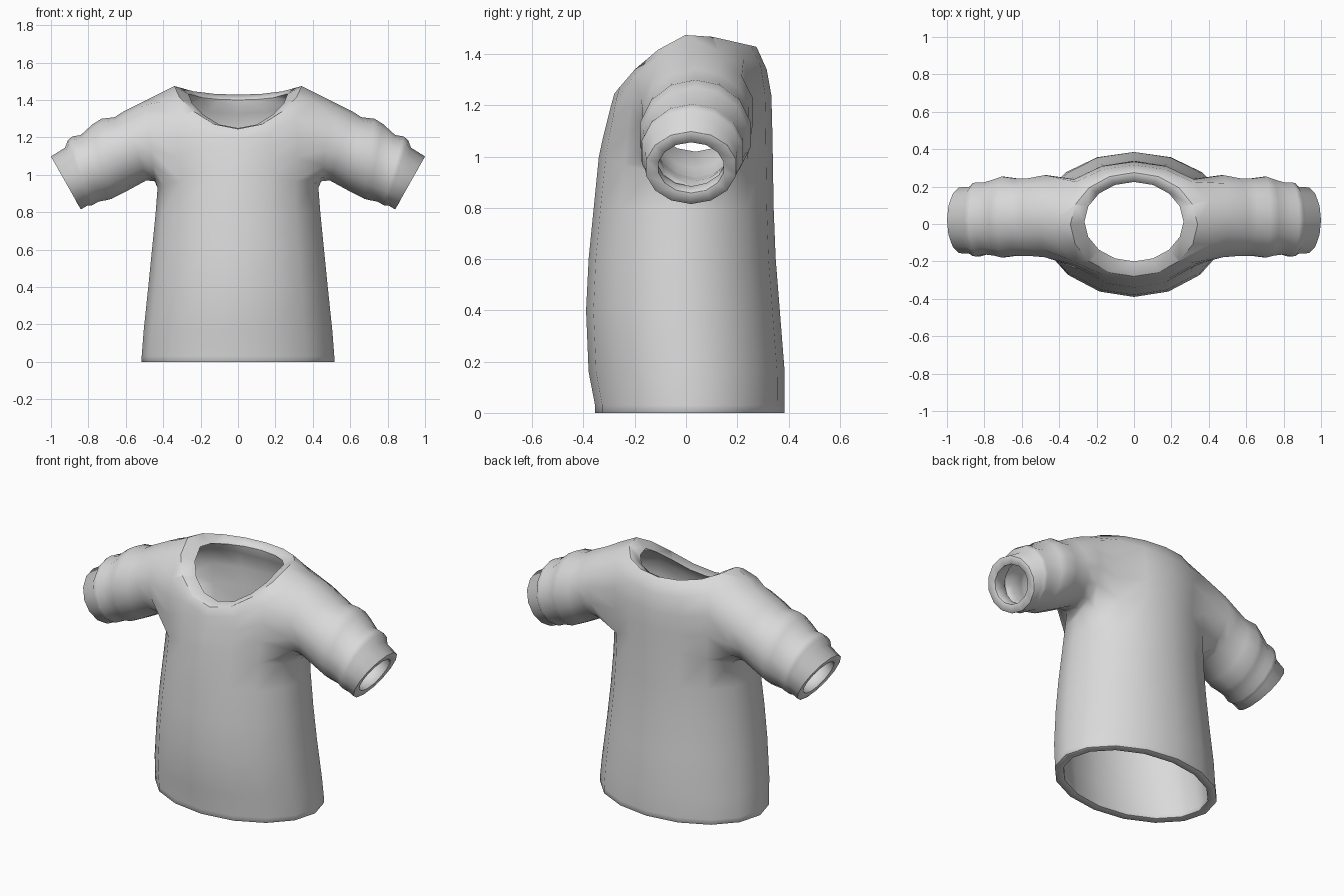
import bpy, bmesh, math

if "Cube" in bpy.data.objects:
    bpy.data.objects.remove(bpy.data.objects["Cube"], do_unlink=True)

SIDES = 16

GREY = (0.7, 0.7, 0.7, 1)
cloth = bpy.data.materials.new("grey_cloth")
cloth.use_nodes = True
cloth.diffuse_color = GREY
cloth.node_tree.nodes["Principled BSDF"].inputs["Base Color"].default_value = GREY

# Torso rings: half width, front y, back y, then height at side, front and back
TORSO = [
    (.515, -.355, .385, 0, 0, 0),
    (.515, -.355, .385, .03, .03, .03),
    (.505, -.38, .385, .16, .16, .16),
    (.48, -.39, .366, .4, .4, .4),
    (.46, -.38, .35, .6, .6, .6),
    (.44, -.36, .342, .8, .8, .8),
    (.43, -.34, .338, .93, 1.0, 1.04),
    (.445, -.325, .336, 1.12, 1.07, 1.14),
    (.455, -.31, .333, 1.27, 1.13, 1.24),
    (.44, -.295, .315, 1.425, 1.19, 1.34),
]
ARM_LOW, ARM_HIGH = 6, 9

# Neckline height along y
NECK = [(-.28, 1.245), (-.25, 1.282), (-.2, 1.34), (-.06, 1.458), (0, 1.475), (.07, 1.475), (.29, 1.425)]

# Sleeve rings: top x, top z, bottom x, bottom z, half depth, centre y
SLEEVE = [
    (.50, 1.395, .445, .965, .225, .042),
    (.61, 1.34, .49, .97, .213, .037),
    (.66, 1.308, .60, .91, .212, .037),
    (.73, 1.30, .675, .872, .222, .037),
    (.775, 1.272, .70, .865, .21, .035),
    (.84, 1.213, .745, .857, .197, .03),
    (.885, 1.205, .778, .838, .203, .025),
    (.91, 1.185, .79, .835, .2, .023),
    (.925, 1.145, .805, .836, .184, .02),
    (1.0, 1.098, .84, .815, .18, .02),
]


def neck_height(y):
    for (y0, z0), (y1, z1) in zip(NECK, NECK[1:]):
        if y <= y1:
            return z0 + (z1 - z0) * (y - y0) / (y1 - y0)
    return NECK[-1][1]


def blend(angle, side, front, back):
    s = math.sin(angle)
    return side + ((back if s > 0 else front) - side) * s * s


def oval(angle, half_width, front, back):
    return (half_width * math.cos(angle),
            (front + back) / 2 + (back - front) / 2 * math.sin(angle))


def bridge(bm, lower, upper, flip=False, skip=()):
    n = len(lower)
    for i in range(n):
        if i in skip:
            continue
        j = (i + 1) % n
        quad = [lower[i], lower[j], upper[j], upper[i]]
        bm.faces.new(quad[::-1] if flip else quad)


bm = bmesh.new()
angles = [2 * math.pi * k / SIDES for k in range(SIDES)]

# Torso and neckline rings
rings = []
for width, front, back, *heights in TORSO:
    rings.append([bm.verts.new((*oval(a, width, front, back), blend(a, *heights))) for a in angles])
neck, collar = [], []
for a in angles:
    x, y = oval(a, .34, -.28, .275)
    z = neck_height(y)
    neck.append(bm.verts.new((x, y, z)))
    collar.append((*oval(a, .265, -.2, .225), z + blend(a, -.042, .005, -.028)))
rings.append(neck)

# Torso skin, leaving an armhole on each side
armhole = {k % SIDES for k in (-2, -1, 0, 1, 6, 7, 8, 9)}
for row in range(len(rings) - 1):
    bridge(bm, rings[row], rings[row + 1],
           skip=armhole if ARM_LOW <= row < ARM_HIGH else ())

# Sleeves grow out of the armhole edges
for side in (1, -1):
    def pick(row, k):
        return rings[row][(k if side > 0 else SIDES // 2 - k) % SIDES]
    loop = [pick(ARM_LOW, k) for k in range(-2, 3)]
    loop += [pick(r, 2) for r in range(ARM_LOW + 1, ARM_HIGH)]
    loop += [pick(ARM_HIGH, k) for k in range(2, -3, -1)]
    loop += [pick(r, -2) for r in range(ARM_HIGH - 1, ARM_LOW, -1)]
    for tx, tz, bx, bz, depth, cy in SLEEVE:
        ring = []
        for i in range(len(loop)):
            t = 2 * math.pi * (i - 2) / len(loop)
            up = (1 - math.cos(t)) / 2
            ring.append(bm.verts.new((side * (bx + (tx - bx) * up),
                                      cy + depth * math.sin(t),
                                      bz + (tz - bz) * up)))
        bridge(bm, loop, ring, flip=side < 0)
        loop = ring

bmesh.ops.delete(bm, geom=[v for v in bm.verts if not v.link_faces], context='VERTS')
bm.verts.index_update()
neck_ids = [v.index for v in neck]
outer_count = len(bm.verts)

mesh = bpy.data.meshes.new("shirt")
bm.to_mesh(mesh)
bm.free()
mesh.materials.append(cloth)
shirt = bpy.data.objects.new("shirt", mesh)
bpy.context.collection.objects.link(shirt)

# Cloth thickness, inwards
bpy.ops.object.select_all(action='DESELECT')
shirt.select_set(True)
bpy.context.view_layer.objects.active = shirt
shell = shirt.modifiers.new("thickness", 'SOLIDIFY')
shell.thickness = .05
shell.offset = -1
bpy.ops.object.modifier_apply(modifier=shell.name)

# Broad collar: the inner edge of the neckline moves inwards
for i, point in zip(neck_ids, collar):
    shirt.data.vertices[outer_count + i].co = point

# Softened rims
soft = shirt.modifiers.new("soft_rims", 'BEVEL')
soft.width = .01
soft.segments = 1
soft.limit_method = 'ANGLE'
soft.angle_limit = math.radians(62)
bpy.ops.object.modifier_apply(modifier=soft.name)
bpy.ops.object.shade_smooth_by_angle(angle=math.radians(52))
